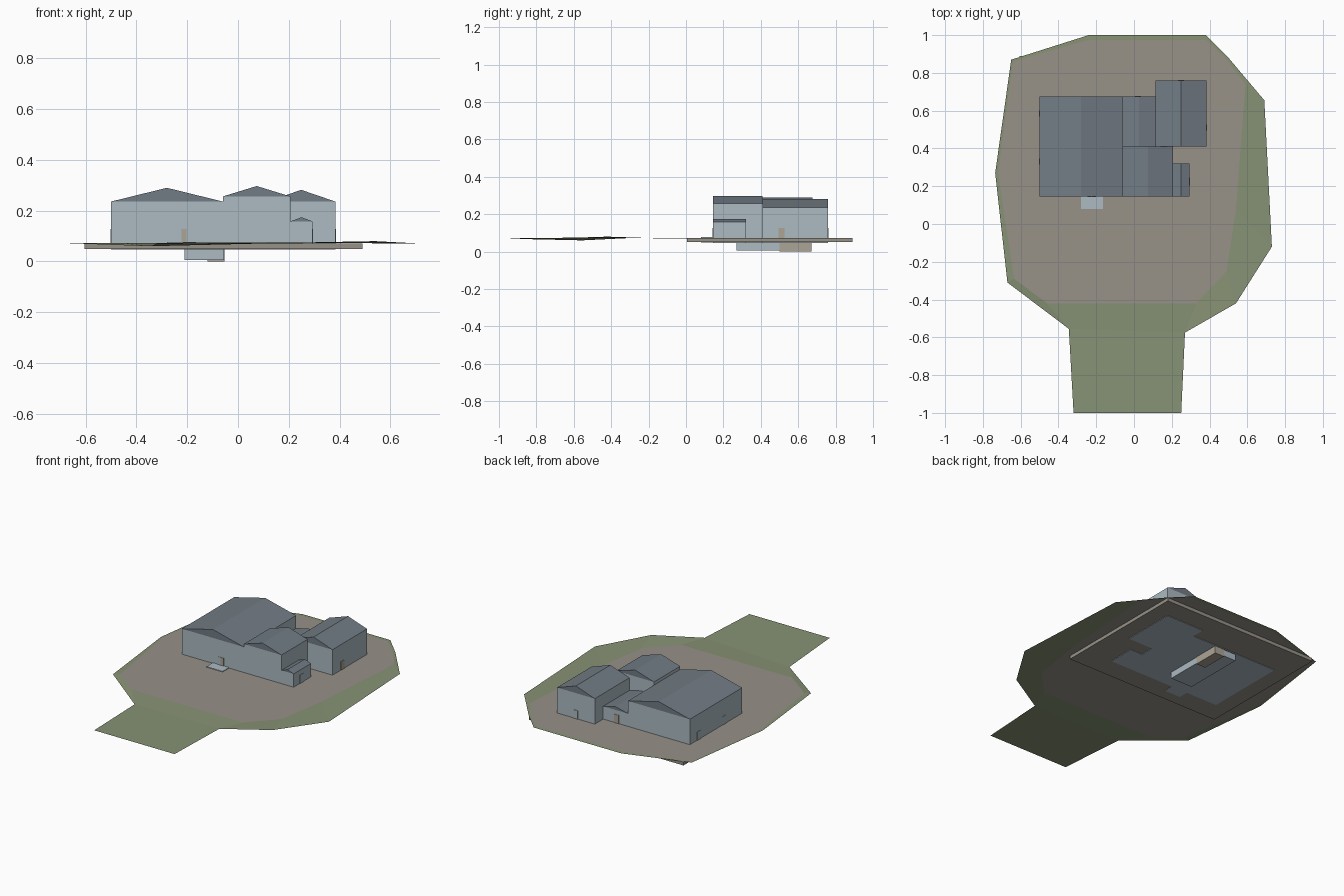
import bpy
from mathutils import Vector

cube = bpy.data.objects.get("Cube")
if cube:
    bpy.data.objects.remove(cube, do_unlink=True)


def material(name, rgb):
    """Flat colour from 0-255 display values, stored as linear."""
    lin = [((c / 255 + 0.055) / 1.055) ** 2.4 for c in rgb] + [1.0]
    m = bpy.data.materials.new(name)
    m.use_nodes = True
    m.diffuse_color = lin
    m.node_tree.nodes["Principled BSDF"].inputs["Base Color"].default_value = lin
    return m


WALL = material("pale blue wall", (172, 186, 194))
ROOF = material("slate roof", (114, 124, 133))
PAVING = material("grey brown paving", (151, 146, 137))
GRASS = material("dull green grass", (135, 146, 116))
DOOR = material("beige door", (172, 164, 150))


def mesh_object(name, verts, faces, mats):
    me = bpy.data.meshes.new(name)
    me.from_pydata([Vector(v) for v in verts], [], faces)
    me.validate()
    for m in mats:
        me.materials.append(m)
    ob = bpy.data.objects.new(name, me)
    bpy.context.collection.objects.link(ob)
    return ob


def extrude_y(name, profile, y0, y1, mat):
    """Solid from a counter-clockwise (x, z) profile, run along y."""
    n = len(profile)
    verts = [(x, y, z) for y in (y0, y1) for x, z in profile]
    faces = [tuple(range(n)), tuple(reversed(range(n, 2 * n)))]
    faces += [(i, i + n, (i + 1) % n + n, (i + 1) % n) for i in range(n)]
    return mesh_object(name, verts, faces, [mat])


def box(name, x0, x1, y0, y1, z0, z1, mat):
    return extrude_y(name, [(x0, z0), (x1, z0), (x1, z1), (x0, z1)], y0, y1, mat)


GROUND = 0.073
FLOOR = 0.047


def building(name, x0, x1, y0, y1, eave, ridge):
    box(name + "_walls", x0, x1, y0, y1, FLOOR, eave, WALL)
    extrude_y(name + "_roof", [(x0, eave), (x1, eave), ((x0 + x1) / 2, ridge)], y0, y1, ROOF)


# Ground: flat paving with a gently uneven grass border around it
outline = [(-0.24, 1.0, 0.072), (0.38, 1.0, 0.072), (0.50, 0.88, 0.072), (0.69, 0.655, 0.07),
           (0.73, -0.12, 0.07), (0.54, -0.42, 0.08), (0.27, -0.575, 0.075), (-0.345, -0.555, 0.06),
           (-0.67, -0.31, 0.072), (-0.735, 0.27, 0.073), (-0.65, 0.87, 0.073)]
paved = [(-0.24, 0.975), (0.38, 0.975), (0.49, 0.87), (0.59, 0.74), (0.54, 0.08), (0.49, -0.25),
         (0.33, -0.42), (-0.46, -0.42), (-0.635, -0.29), (-0.72, 0.27), (-0.64, 0.86)]
n = len(outline)
mesh_object("paved_yard", [(x, y, GROUND) for x, y in paved],
            [tuple(reversed(range(n)))], [PAVING])
mesh_object("grass_border", outline + [(x, y, GROUND) for x, y in paved],
            [(i, i + n, (i + 1) % n + n, (i + 1) % n) for i in range(n)], [GRASS])
mesh_object("grass_approach", [(-0.32, -1, 0.07), (0.25, -1, 0.07), outline[6], outline[7]],
            [(0, 1, 2, 3)], [GRASS])
box("foundation_slab", -0.605, 0.49, 0.005, 0.89, 0.05, 0.0715, PAVING)

# Buildings
building("main_hall", -0.50, -0.06, 0.145, 0.675, 0.236, 0.290)
building("middle_house", -0.06, 0.207, 0.145, 0.41, 0.256, 0.297)
building("rear_house", 0.115, 0.383, 0.41, 0.76, 0.236, 0.282)
building("rear_link", -0.06, 0.115, 0.41, 0.675, 0.155, 0.176)
building("side_porch", 0.207, 0.293, 0.145, 0.32, 0.158, 0.174)

# Basement below the hall, with its lower stairwell
box("basement", -0.21, -0.056, 0.27, 0.667, 0.006, 0.06, WALL)
box("basement_stairwell", -0.12, -0.054, 0.50, 0.67, 0.0, 0.06, DOOR)

# Doors: thin plates on the walls, given by centre and facing axis
TOP = 0.127


def door(name, x, y, axis, mat, half=0.016):
    hx, hy = (0.003, half) if axis == "x" else (half, 0.003)
    box(name, x - hx, x + hx, y - hy, y + hy, GROUND, TOP, mat)


door("hall_front_door_leaf", -0.2345, 0.145, "y", WALL, 0.0105)
door("hall_front_door", -0.2125, 0.145, "y", DOOR, 0.0105)
door("porch_door", 0.293, 0.225, "x", WALL, 0.02)
door("rear_house_side_door", 0.383, 0.51, "x", DOOR)
door("rear_house_back_door", 0.25, 0.76, "y", WALL)
door("link_back_door", 0.02, 0.675, "y", DOOR)
for i, y in enumerate((0.33, 0.585)):
    door(f"hall_side_door_{i + 1}", -0.50, y, "x", WALL)

# Front step
box("front_step", -0.28, -0.165, 0.08, 0.145, 0.048, 0.077, WALL)
